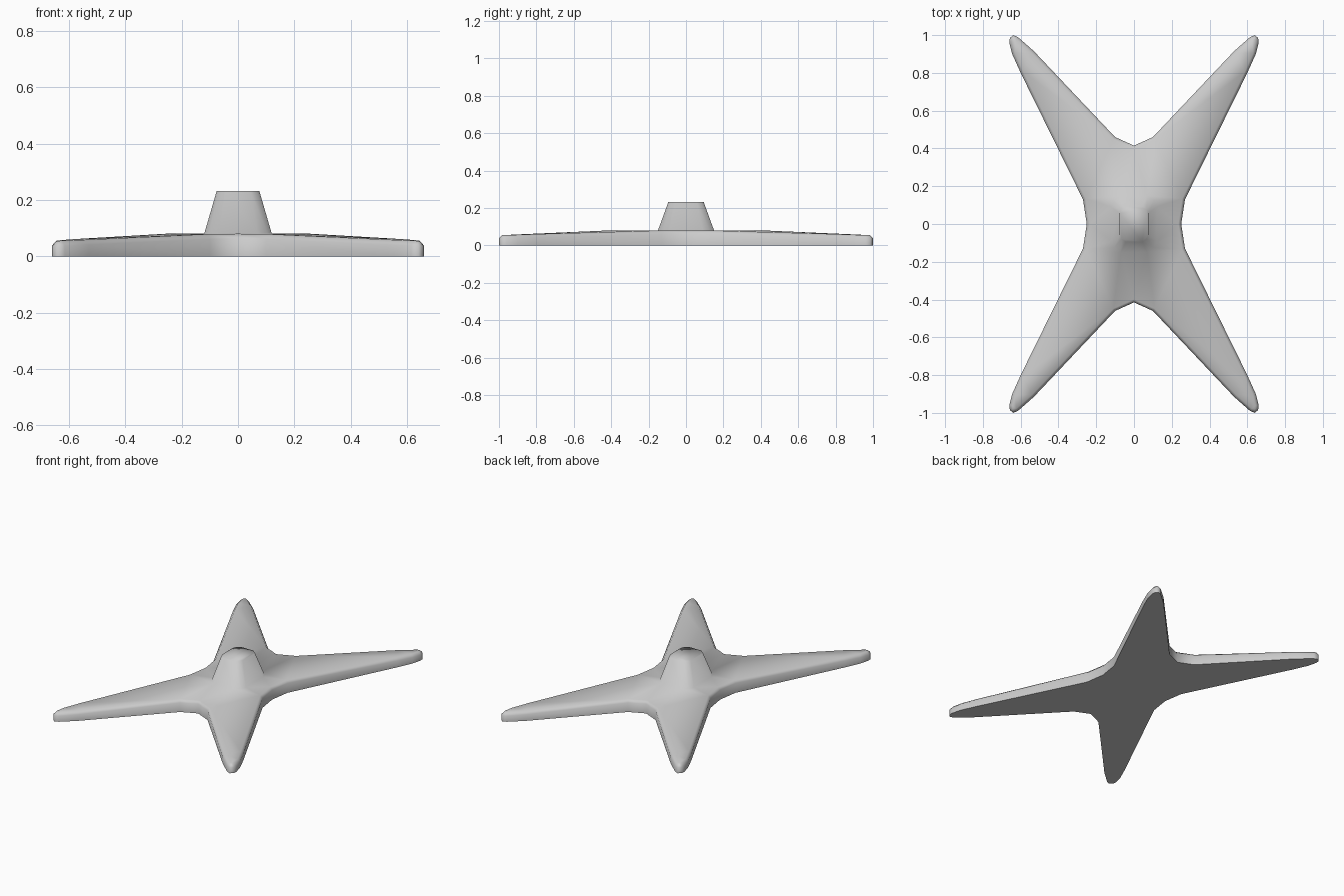
import bpy, bmesh, math

if "Cube" in bpy.data.objects:
    bpy.data.objects.remove(bpy.data.objects["Cube"])


def mirrored_loop(quarter):
    """Mirror a +x/+y quarter (from the y axis to the x axis) into a full loop."""
    right = quarter + [(x, -y) for x, y in reversed(quarter) if y > 0]
    return right + [(-x, y) for x, y in reversed(right) if x > 0]


def top_height(x, y):
    """Flat in the middle, sloping down towards the arm tips."""
    t = min(max((math.hypot(x, y) - 0.42) / 0.74, 0), 1)
    return 0.08 - 0.025 * t


def ring(bm, pts, z):
    verts = [bm.verts.new((x, y, z)) for x, y in pts]
    edges = [bm.edges.new((verts[i - 1], verts[i])) for i in range(len(verts))]
    return verts, edges


# Quarter outlines of the four-armed foot and the hub
foot = mirrored_loop([(0, 0.415), (0.10, 0.46), (0.53, 0.915), (0.615, 0.99),
                      (0.64, 1.0), (0.657, 0.985), (0.66, 0.96), (0.645, 0.90),
                      (0.60, 0.80), (0.27, 0.13), (0.25, 0)])
hub = mirrored_loop([(0.07, 0.15), (0.105, 0.125), (0.12, 0.09)])

bm = bmesh.new()

# Flat underside, upright walls and a small chamfer
bottom = bm.faces.new([bm.verts.new((x, y, 0)) for x, y in foot])
wall = bmesh.ops.extrude_face_region(bm, geom=[bottom], use_keep_orig=True)
top = [g for g in wall["geom"] if isinstance(g, bmesh.types.BMFace)][0]
for v in top.verts:
    v.co.z = 0.05
top.normal_update()
bmesh.ops.inset_region(bm, faces=[top], thickness=0.015, use_even_offset=True)
inner = list(top.verts)
outer = [v for v in bm.verts if v.co.z > 0.01 and v not in inner]
for v in outer:
    v.co.z = top_height(v.co.x, v.co.y) - 0.017
for v in inner:
    v.co.z = top_height(v.co.x, v.co.y)
rim = list(top.edges)
bmesh.ops.delete(bm, geom=[top], context='FACES_ONLY')

# Tapered hub, blended into the top of the foot
low, low_edges = ring(bm, hub, 0.08)
high, _ = ring(bm, [(x * 0.63, y * 0.63) for x, y in hub], 0.232)
bmesh.ops.triangle_fill(bm, edges=rim + low_edges, use_beauty=True, normal=(0, 0, 1))
for i in range(len(low)):
    bm.faces.new((low[i - 1], low[i], high[i], high[i - 1]))
bm.faces.new(high)
bmesh.ops.recalc_face_normals(bm, faces=bm.faces)

mesh = bpy.data.meshes.new("star_foot_with_hub")
bm.to_mesh(mesh)
bm.free()
obj = bpy.data.objects.new("star_foot_with_hub", mesh)
bpy.context.collection.objects.link(obj)

# Smooth all over, sharp only along the underside
bpy.context.view_layer.objects.active = obj
obj.select_set(True)
bpy.ops.object.shade_smooth_by_angle(angle=math.radians(80))
